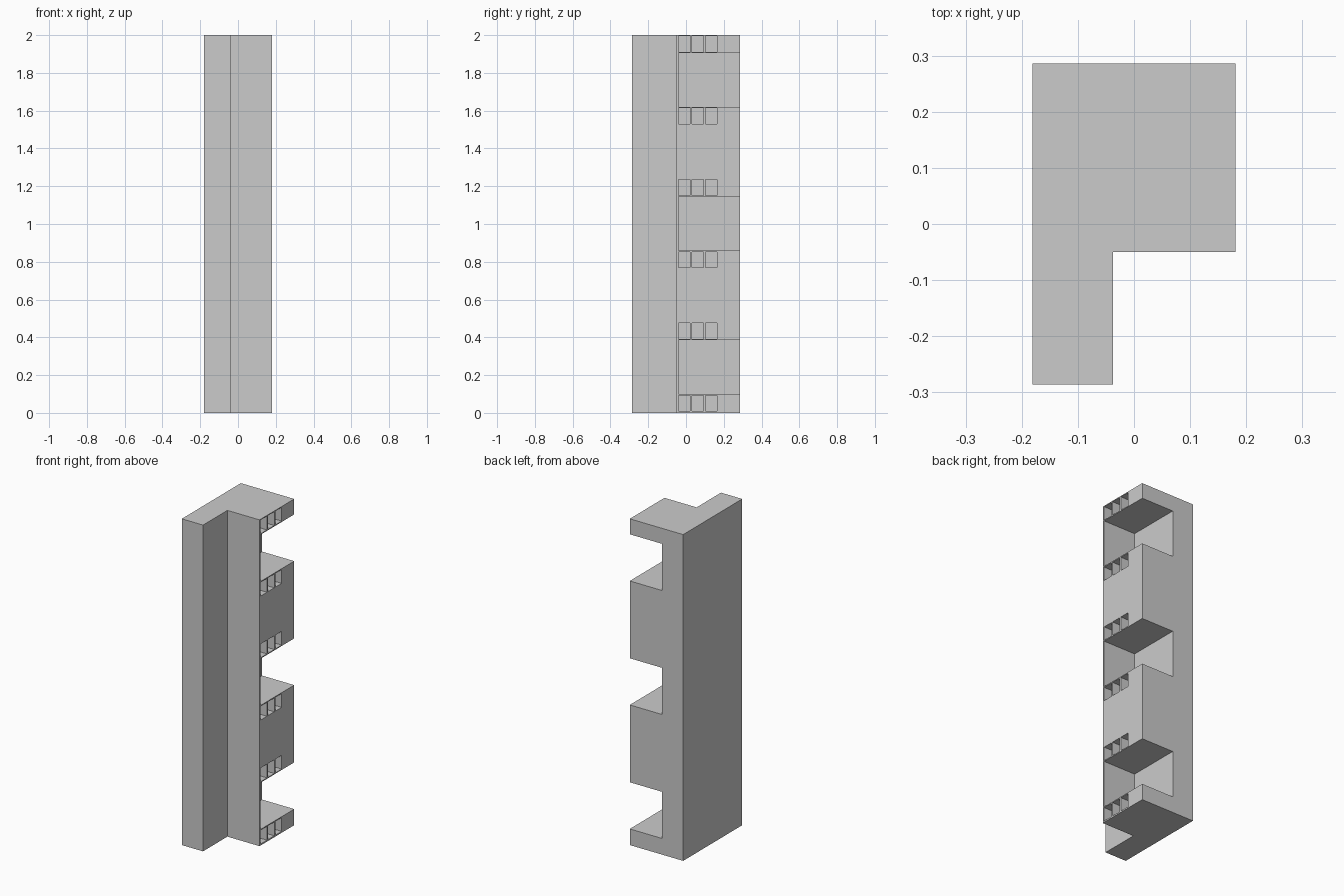
import bpy, bmesh
from mathutils import Matrix, Vector

if "Cube" in bpy.data.objects:
    bpy.data.objects.remove(bpy.data.objects["Cube"])


def add_box(bm, lo, hi):
    lo, hi = Vector(lo), Vector(hi)
    mat = Matrix.Translation((lo + hi) / 2) @ Matrix.Diagonal((*(hi - lo), 1))
    bmesh.ops.create_cube(bm, size=1, matrix=mat)


def make_object(name, bm):
    bmesh.ops.recalc_face_normals(bm, faces=bm.faces)
    mesh = bpy.data.meshes.new(name)
    bm.to_mesh(mesh)
    bm.free()
    ob = bpy.data.objects.new(name, mesh)
    bpy.context.collection.objects.link(ob)
    return ob


X, INNER, BACK = 0.181, -0.037, 0.286

# Post: stepped profile extruded upward
bm = bmesh.new()
profile = [(-X, -BACK), (INNER, -BACK), (INNER, -0.05), (X, -0.05), (X, BACK), (-X, BACK)]
face = bm.faces.new([bm.verts.new((x, y, 0)) for x, y in profile])
ext = bmesh.ops.extrude_face_region(bm, geom=[face])
bmesh.ops.translate(bm, vec=(0, 0, 2),
                    verts=[v for v in ext["geom"] if isinstance(v, bmesh.types.BMVert)])
post = make_object("notched_post", bm)

# Cutters: three deep notches, each with a row of small pockets above and below
bm = bmesh.new()
for zc in (0.242, 1.002, 1.762):
    add_box(bm, (INNER, -0.039, zc - 0.143), (0.4, 0.5, zc + 0.143))
    for side in (-1, 1):
        z = zc + side * 0.191
        for i in range(3):
            y = -0.039 + i * 0.071
            add_box(bm, (X - 0.1, y, z - 0.042), (0.3, y + 0.061, z + 0.042))
cutter = make_object("notch_cutter", bm)
cutter.hide_render = True

# Cut the post and bake the result
mod = post.modifiers.new("notches", 'BOOLEAN')
mod.operation = 'DIFFERENCE'
mod.solver = 'EXACT'
mod.object = cutter
bpy.context.view_layer.objects.active = post
bpy.ops.object.modifier_apply(modifier=mod.name)
bpy.data.objects.remove(cutter)
